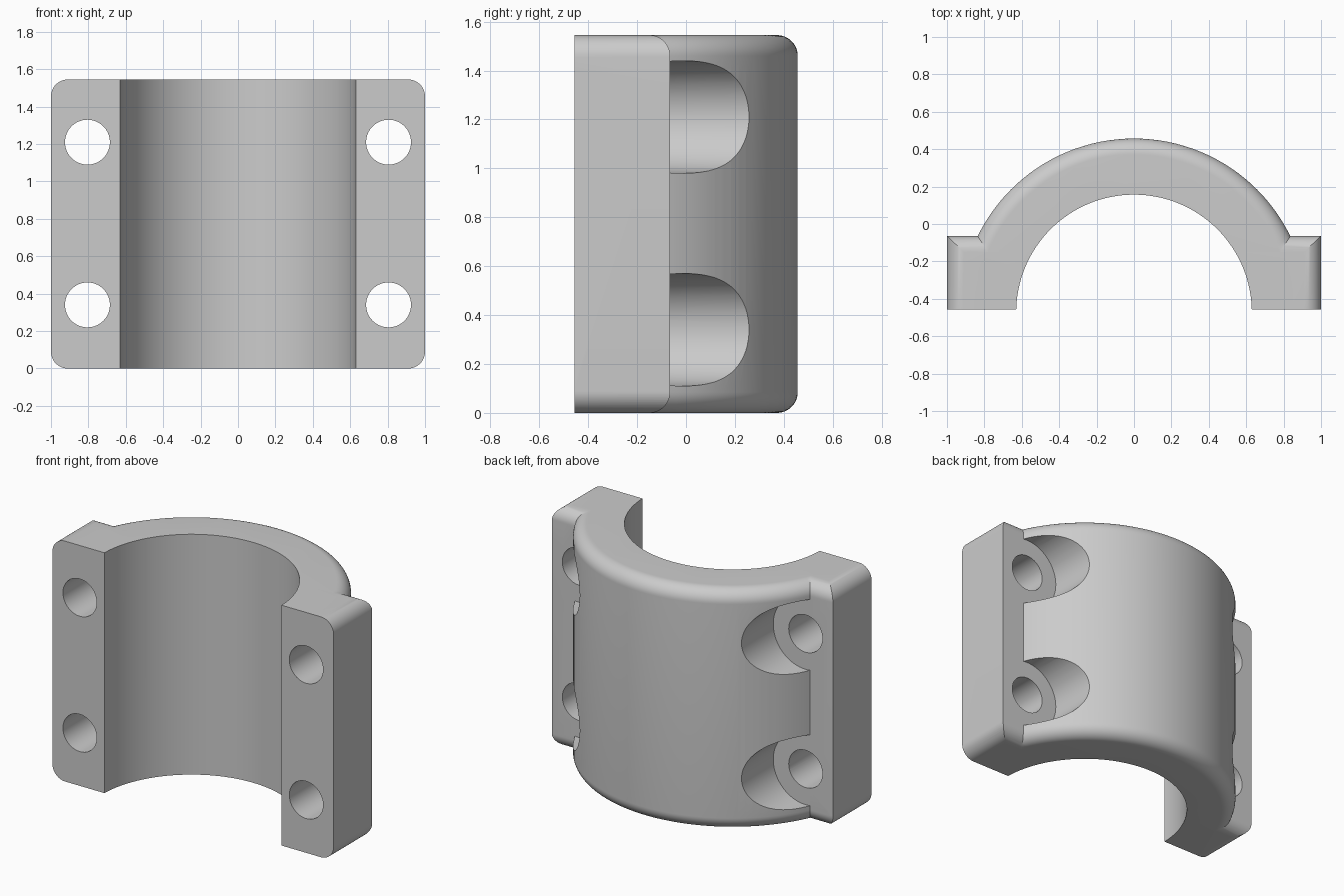
import bpy
from math import cos, sin, pi, radians

if "Cube" in bpy.data.objects:
    bpy.data.objects.remove(bpy.data.objects["Cube"], do_unlink=True)

HEIGHT = 1.545
DEPTH = 0.457            # half depth
AXIS_Y = -0.473          # bore axis
R_OUT, R_IN = 0.93, 0.63
FILLET = 0.085
FLANGE_Y = -0.065        # back face of the bolt flanges
BOLT_X, BOLT_Z = 0.805, (0.34, 1.21)

grey = bpy.data.materials.new("plain grey")
grey.use_nodes = True
colour = (0.6, 0.6, 0.6, 1)
grey.diffuse_color = colour
grey.node_tree.nodes["Principled BSDF"].inputs["Base Color"].default_value = colour


def add_mesh(name, verts, faces):
    mesh = bpy.data.meshes.new(name)
    mesh.from_pydata(verts, [], faces)
    mesh.materials.append(grey)
    obj = bpy.data.objects.new(name, mesh)
    bpy.context.collection.objects.link(obj)
    return obj


def loft(name, rings):
    """Closed solid through equal-length rings, with flat end caps."""
    n = len(rings[0])
    verts = [v for ring in rings for v in ring]
    faces = [(k * n + i, k * n + (i + 1) % n, (k + 1) * n + (i + 1) % n, (k + 1) * n + i)
             for k in range(len(rings) - 1) for i in range(n)]
    last = (len(rings) - 1) * n
    faces += [tuple(reversed(range(n))), tuple(range(last, last + n))]
    return add_mesh(name, verts, faces)


def circle(r, z, n=128):
    return [(r * cos(2 * pi * i / n), AXIS_Y + r * sin(2 * pi * i / n), z) for i in range(n)]


def bolt_cylinder(name, x, z, r, y0, y1, n=64):
    ring = [(x + r * cos(2 * pi * i / n), z + r * sin(2 * pi * i / n)) for i in range(n)]
    return loft(name, [[(a, y, b) for a, b in ring] for y in (y1, y0)])


def round_rect(u0, u1, v0, v1, r, steps=12):
    pts = []
    corners = ((u1 - r, v1 - r), (u0 + r, v1 - r), (u0 + r, v0 + r), (u1 - r, v0 + r))
    for q, (cu, cv) in enumerate(corners):
        for s in range(steps + 1):
            a = (q + s / steps) * pi / 2
            pts.append((cu + r * cos(a), cv + r * sin(a)))
    return pts


def combine(target, tool, operation):
    tool.hide_render = True
    mod = target.modifiers.new(operation.title(), "BOOLEAN")
    mod.operation, mod.solver, mod.object = operation, "EXACT", tool
    bpy.context.view_layer.objects.active = target
    bpy.ops.object.modifier_apply(modifier=mod.name)
    bpy.data.objects.remove(tool, do_unlink=True)


# Round shell with filleted rims
steps = [i / 12 * pi / 2 for i in range(13)]
profile = [(R_OUT - FILLET * (1 - sin(a)), FILLET * (1 - cos(a))) for a in steps]
profile += [(r, HEIGHT - z) for r, z in reversed(profile)]
clamp = loft("clamp_half", [circle(r, z) for r, z in profile])

# Counterbore pockets in the shell
for x in (-BOLT_X, BOLT_X):
    for z in BOLT_Z:
        combine(clamp, bolt_cylinder("pocket", x, z, 0.23, FLANGE_Y, 1), "DIFFERENCE")

# Bolt flanges: rounded ends crossed with a rounded back edge
face = round_rect(-1, 1, 0, HEIGHT, 0.09)
flanges = loft("flanges", [[(u, y, v) for u, v in face] for y in (FLANGE_Y, -0.7)])
side = round_rect(-0.9, FLANGE_Y, 0, HEIGHT, FILLET)
combine(flanges, loft("side_form", [[(x, u, v) for u, v in side] for x in (-1.2, 1.2)]), "INTERSECT")
combine(clamp, flanges, "UNION")

# Bore, bolt holes and flat split face
combine(clamp, loft("bore", [circle(R_IN, z) for z in (-0.2, HEIGHT + 0.2)]), "DIFFERENCE")
for x in (-BOLT_X, BOLT_X):
    for z in BOLT_Z:
        combine(clamp, bolt_cylinder("bolt_hole", x, z, 0.12, -1, 0.5), "DIFFERENCE")
box = [(-2, -0.5), (2, -0.5), (2, 2), (-2, 2)]
combine(clamp, loft("split", [[(u, y, v) for u, v in box] for y in (-DEPTH, -2)]), "DIFFERENCE")

# Smooth curved faces, crisp edges
bpy.ops.object.select_all(action="DESELECT")
clamp.select_set(True)
bpy.context.view_layer.objects.active = clamp
bpy.ops.object.shade_smooth_by_angle(angle=radians(25))
